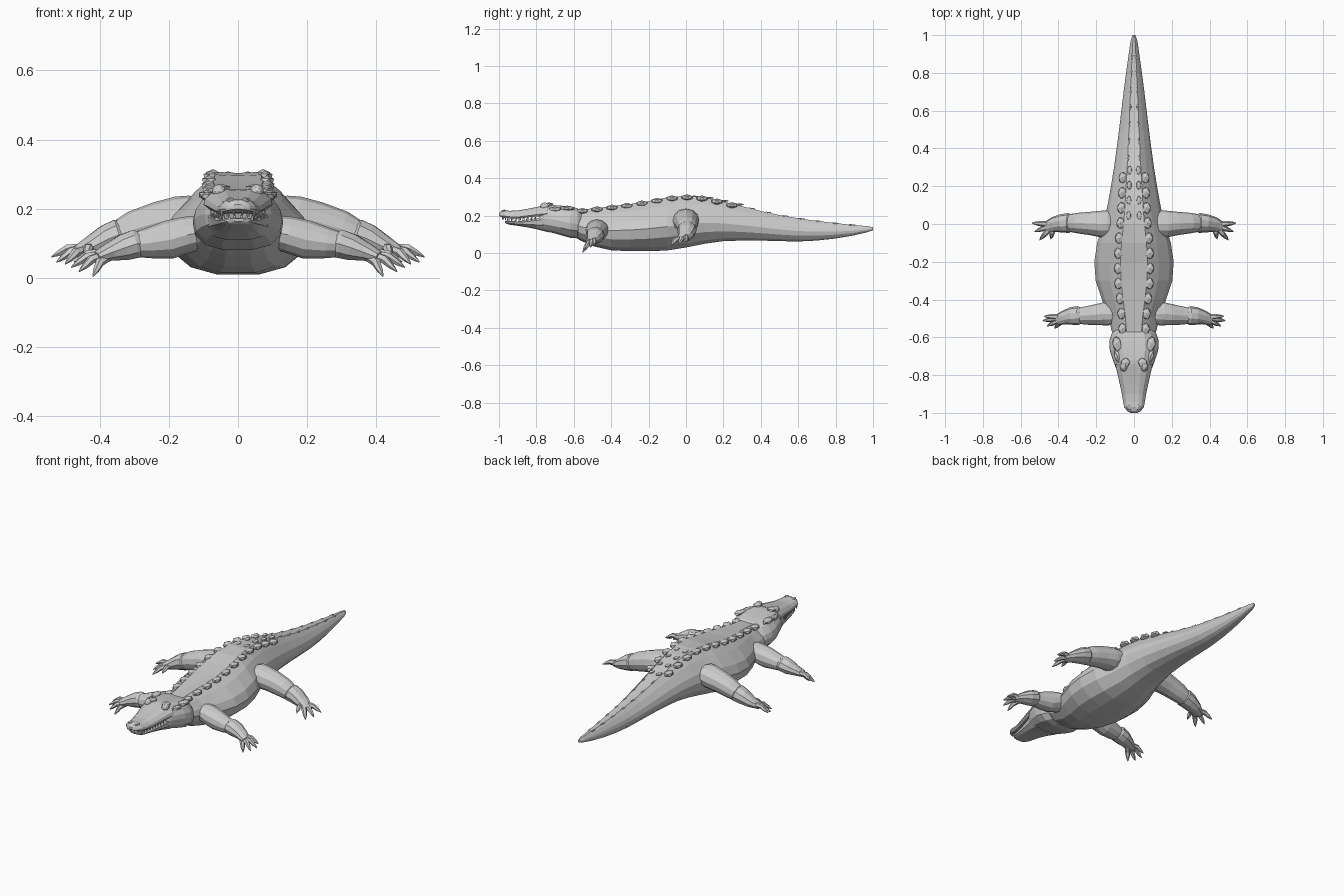
import bpy, bmesh, math
from mathutils import Vector, Matrix

def finish(name, bm, mirror=False):
    bmesh.ops.recalc_face_normals(bm, faces=bm.faces)
    me = bpy.data.meshes.new(name)
    bm.to_mesh(me)
    bm.free()
    ob = bpy.data.objects.new(name, me)
    bpy.context.collection.objects.link(ob)
    if mirror:
        ob.modifiers.new("Mirror", 'MIRROR')
        ob.modifiers["Mirror"].merge_threshold = 0.00001
    return ob

def skin(bm, rings):
    """Bridge rings of points and cap both ends."""
    vs = [[bm.verts.new(p) for p in r] for r in rings]
    n = len(vs[0])
    for a, b in zip(vs, vs[1:]):
        for i in range(n):
            bm.faces.new((a[i], a[(i + 1) % n], b[(i + 1) % n], b[i]))
    bm.faces.new(vs[0])
    bm.faces.new(vs[-1][::-1])

def loft(name, half, stations):
    """half: right side of a unit section; stations: y, half width, bottom z, top z."""
    sec = half + [(-u, v) for u, v in half[-2:0:-1]]
    bm = bmesh.new()
    skin(bm, [[(u * w, y, (b + t) / 2 + v * (t - b) / 2) for u, v in sec]
              for y, w, b, t in stations])
    return finish(name, bm)

def tube(bm, path, n=10):
    """path: x, y, z, half width, half height."""
    pts = [Vector(p[:3]) for p in path]
    rings = []
    for i, p in enumerate(path):
        t = (pts[min(i + 1, len(pts) - 1)] - pts[max(i - 1, 0)]).normalized()
        side = t.cross(Vector((0, 0, 1))).normalized()
        up = side.cross(t)
        rings.append([pts[i] + side * p[3] * math.cos(a) + up * p[4] * math.sin(a)
                      for a in (2 * math.pi * k / n for k in range(n))])
    skin(bm, rings)

def interp(st, y, k):
    for a, b in zip(st, st[1:]):
        lo, hi = sorted((a, b), key=lambda s: s[0])
        if lo[0] <= y <= hi[0]:
            return lo[k] + (hi[k] - lo[k]) * (y - lo[0]) / (hi[0] - lo[0])

def bump(bm, loc, size, sub=1, rot=0):
    m = Matrix.Translation(loc) @ Matrix.Rotation(rot, 4, 'Z') @ Matrix.Diagonal((*size, 1))
    bmesh.ops.create_icosphere(bm, subdivisions=sub, radius=1, matrix=m)

# Torso and tail
BODY = [(-.62, .1, .1, .228), (-.56, .12, .065, .232), (-.49, .135, .035, .24),
        (-.4, .17, .015, .25), (-.3, .203, .01, .262), (-.2, .21, .01, .278),
        (-.1, .195, .014, .298), (0, .162, .03, .306), (.1, .14, .05, .298),
        (.2, .122, .064, .275), (.3, .106, .067, .25), (.4, .092, .067, .225),
        (.5, .079, .064, .203), (.6, .067, .062, .186), (.7, .055, .067, .172),
        (.8, .042, .078, .16), (.9, .028, .095, .15), (.97, .018, .112, .144),
        (1, .007, .122, .138)]
loft("body_and_tail", [(0, .98), (.34, 1), (.62, .68), (.9, .25), (1, -.1),
                       (.92, -.5), (.65, -.85), (.3, -1), (0, -1)], BODY)

# Two rows of back scutes, fading out on the tail
bm = bmesh.new()
for i in range(11):
    y = -.555 + i * .08
    w, top = interp(BODY, y, 1), interp(BODY, y, 3)
    bump(bm, (.03 + .26 * w, y, top - .008), (.024, .034, .017))
    bump(bm, (.012 + .1 * w, y + .04, top - .004), (.014, .026, .006))
for i in range(7):
    y = .34 + i * .09
    bump(bm, (.3 * interp(BODY, y, 1), y, interp(BODY, y, 3) - .003), (.007, .03, .006))
finish("back_scutes", bm, True)

# Head: skull, upper jaw and lower jaw
loft("skull", [(0, .97), (.45, 1), (.75, .75), (.95, .3), (1, -.05),
               (.95, -.5), (.72, -.85), (.35, -1), (0, -1)],
     [(-.56, .1, .1, .222), (-.58, .118, .08, .24), (-.62, .131, .082, .248),
      (-.67, .128, .096, .254), (-.72, .112, .11, .258), (-.76, .097, .12, .255),
      (-.785, .08, .132, .245)])
loft("upper_jaw", [(0, .95), (.4, 1), (.72, .7), (.95, 0), (1, -.6), (.9, -1), (0, -.9)],
     [(-.74, .1, .2, .258), (-.8, .086, .196, .246), (-.85, .075, .19, .236),
      (-.9, .064, .184, .228), (-.94, .058, .186, .226), (-.97, .052, .19, .228),
      (-.99, .036, .194, .222), (-1, .016, .198, .212)])
loft("lower_jaw", [(0, .9), (.85, 1), (1, .6), (.95, -.2), (.7, -.8), (.35, -1), (0, -1)],
     [(-.73, .1, .11, .198), (-.8, .08, .128, .186), (-.85, .069, .138, .176),
      (-.9, .058, .146, .17), (-.94, .05, .151, .171), (-.96, .034, .156, .173),
      (-.968, .015, .163, .172)])

# Eyes, brows, nostrils and ear flaps
bm = bmesh.new()
bump(bm, (.055, -.755, .25), (.02, .026, .021), 2)
bump(bm, (.046, -.735, .258), (.026, .03, .013), 1, .5)
bump(bm, (.022, -.972, .224), (.014, .016, .009))
bump(bm, (.09, -.635, .24), (.026, .045, .014), 1, -.2)
bump(bm, (.088, -.7, .235), (.018, .04, .014), 1, -.3)
finish("eyes_and_nostrils", bm, True)

# Teeth
bm = bmesh.new()
def tooth(x, y, z, h):
    bmesh.ops.create_cone(bm, cap_ends=True, segments=5, radius1=.0055, radius2=.0008, depth=abs(h),
        matrix=Matrix.Translation((x, y, z + h / 2)) @ Matrix.Rotation(math.pi if h < 0 else 0, 4, 'X'))
for i in range(9):
    y = -.965 + i * .02
    w = .047 + .2 * max(0, y + .95)
    tooth(w, y, .194, -.022)
    tooth(w - .006, y + .012, .165, .022)
for x in (.012, .032):
    tooth(x, -.984 + x * .3, .2, -.024)
    tooth(x * .8, -.955, .166, .02)
finish("teeth", bm, True)

# Legs: upper limb, lower limb overlapping it, and clawed toes
def leg(name, upper, lower, tips):
    bm = bmesh.new()
    tube(bm, upper, 12)
    tube(bm, lower, 10)
    finish(name, bm, True)
    bm = bmesh.new()
    wrist = Vector(lower[-2][:3])
    for tip in tips:
        tip = Vector(tip)
        root = wrist.lerp(tip, .2)
        knuckle = wrist.lerp(tip, .6) + Vector((0, 0, .012))
        claw = wrist.lerp(tip, .82) + Vector((0, 0, .005))
        tube(bm, [(*root, .016, .016), (*knuckle, .014, .013),
                  (*claw, .010, .009), (*tip, .002, .002)], 6)
    finish(name + "_toes", bm, True)

leg("front_leg",
    [(.08, -.47, .135, .04, .04), (.12, -.475, .13, .06, .05), (.15, -.475, .124, .062, .053),
     (.2, -.48, .11, .055, .056), (.26, -.485, .1, .048, .044), (.31, -.485, .095, .038, .034)],
    [(.27, -.485, .102, .035, .03), (.295, -.485, .098, .05, .043), (.33, -.487, .088, .047, .04),
     (.37, -.495, .075, .037, .028), (.41, -.51, .06, .028, .016)],
    [(.475, -.488, .045), (.483, -.512, .03), (.46, -.54, .018), (.42, -.552, .004)])
leg("hind_leg",
    [(.1, 0, .18, .05, .045), (.135, 0, .178, .07, .06), (.17, 0, .172, .071, .064),
     (.23, .003, .16, .062, .06), (.3, .005, .14, .054, .054), (.37, .005, .112, .042, .038)],
    [(.32, .005, .13, .035, .03), (.345, .005, .124, .053, .048), (.38, .004, .112, .049, .043),
     (.425, -.003, .092, .041, .03), (.47, -.02, .073, .028, .016)],
    [(.54, .005, .06), (.525, -.04, .045), (.5, -.085, .04), (.44, -.08, .06)])
